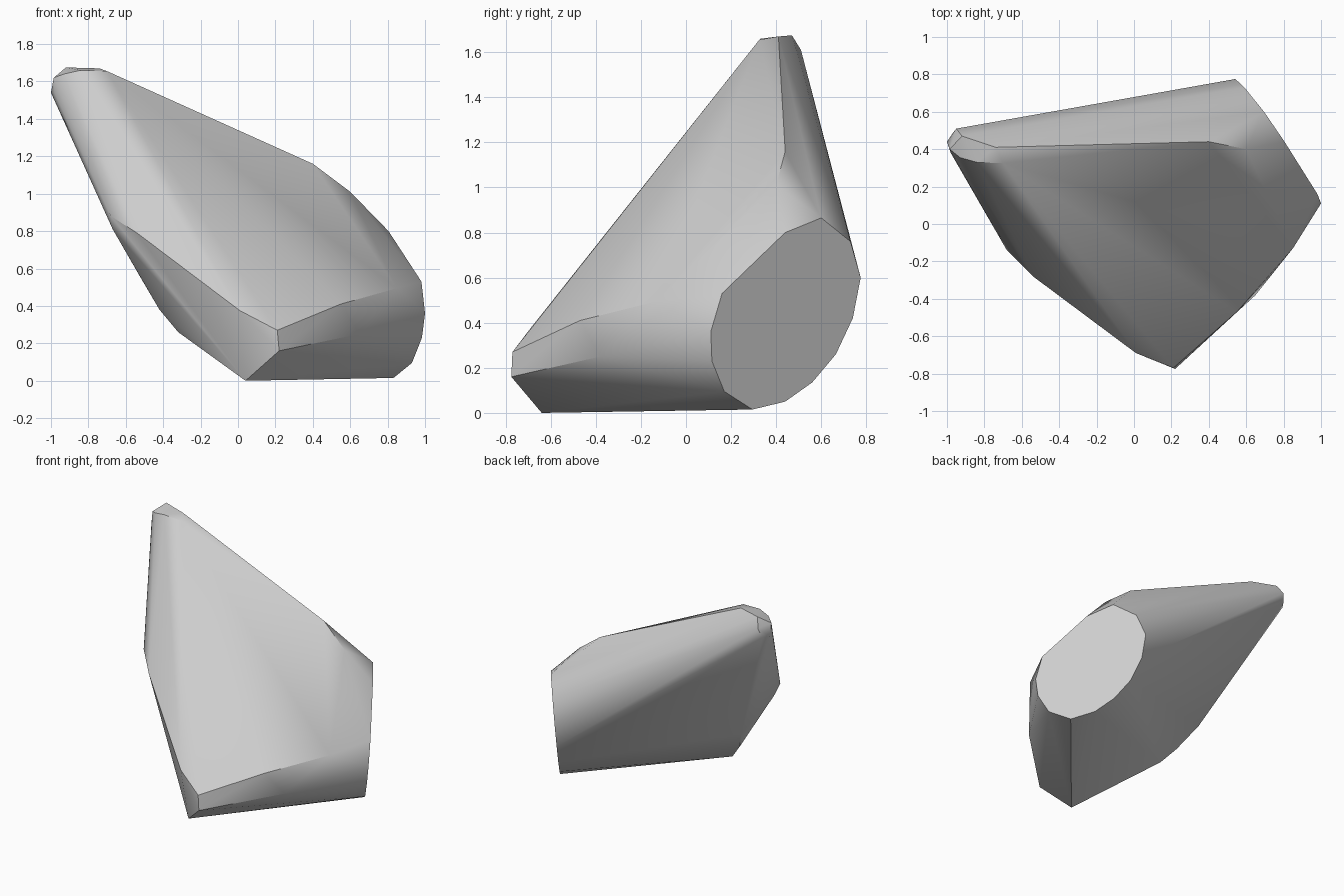
import bpy
import bmesh
import math

# Remove the default cube only
cube = bpy.data.objects.get("Cube")
if cube:
    bpy.data.objects.remove(cube, do_unlink=True)


def make_material(name, value):
    mat = bpy.data.materials.new(name)
    mat.use_nodes = True
    colour = (value, value, value, 1.0)
    mat.diffuse_color = colour
    mat.node_tree.nodes["Principled BSDF"].inputs["Base Color"].default_value = colour
    return mat


def cut_plane_point(y, z):
    """Lift a profile point onto the slanted plane of the flat cut end."""
    slope_y, slope_z = -0.725, 0.1
    return (1.0 + slope_y * (y - 0.11) + slope_z * (z - 0.36), y, z)


# Flat cut end: rounded outline, given as (y, z)
cut_outline = [
    (0.11, 0.36), (0.16, 0.53), (0.44, 0.80), (0.60, 0.865), (0.73, 0.76),
    (0.775, 0.60), (0.74, 0.42), (0.665, 0.26), (0.56, 0.135),
    (0.44, 0.05), (0.295, 0.015), (0.17, 0.095), (0.115, 0.23),
]

# Blunt raised tip
tip = [
    (-1.0, 0.44, 1.54), (-0.97, 0.485, 1.54), (-0.985, 0.40, 1.62),
    (-0.95, 0.51, 1.61), (-0.92, 0.47, 1.675), (-0.74, 0.41, 1.67),
    (-0.70, 0.325, 1.655), (-0.84, 0.33, 1.66), (-0.93, 0.355, 1.64),
    (-0.98, 0.38, 1.54),
]

# Rounded upper ridge running down to the cut end
ridge = [(0.40, 0.44, 1.16), (0.60, 0.40, 1.01), (0.01, 0.51, 1.23)]

# Pointed front foot and its lower bevel
foot = [
    (0.04, -0.64, 0.0), (0.22, -0.775, 0.16), (0.21, -0.77, 0.27),
    (0.01, -0.69, 0.375), (0.65, -0.38, 0.25), (0.55, -0.47, 0.41),
    (0.85, -0.13, 0.495),
]

# Undercut side below the tip
side = [
    (-0.68, -0.14, 0.88), (-0.54, -0.28, 0.79), (-0.67, -0.08, 0.81),
    (-0.52, 0.09, 0.55), (-0.42, -0.03, 0.38), (-0.32, -0.09, 0.26),
]

# Wrap all the groups in one convex stone
bm = bmesh.new()
for point in [cut_plane_point(y, z) for y, z in cut_outline] + tip + ridge + foot + side:
    bm.verts.new(point)
bmesh.ops.convex_hull(bm, input=bm.verts[:])
loose = [v for v in bm.verts if not v.link_faces]
bmesh.ops.delete(bm, geom=loose, context="VERTS")

# Merge coplanar triangles so the cut end is a single flat face
bmesh.ops.dissolve_limit(bm, angle_limit=math.radians(1.0),
                         verts=bm.verts[:], edges=bm.edges[:])
bmesh.ops.recalc_face_normals(bm, faces=bm.faces[:])

mesh = bpy.data.meshes.new("stone")
bm.to_mesh(mesh)
bm.free()
mesh.materials.append(make_material("mid grey stone", 0.61))
stone = bpy.data.objects.new("stone", mesh)
bpy.context.collection.objects.link(stone)

# Soft shading across gentle bends, crisp at the cut edges
bpy.ops.object.select_all(action="DESELECT")
stone.select_set(True)
bpy.context.view_layer.objects.active = stone
bpy.ops.object.shade_smooth_by_angle(angle=math.radians(38))
